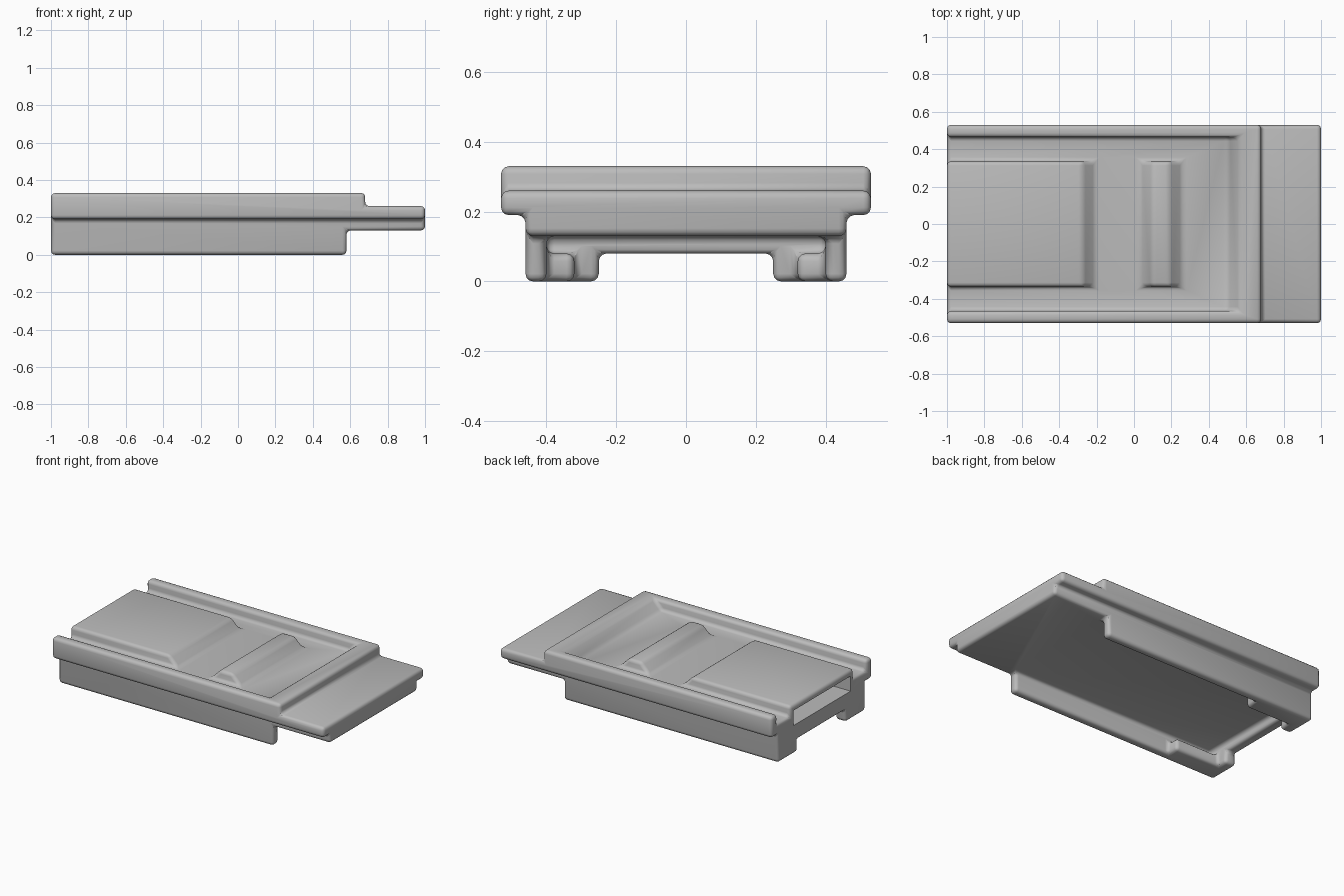
import bpy
import bmesh
import math

cube = bpy.data.objects.get("Cube")
if cube:
    bpy.data.objects.remove(cube, do_unlink=True)

grey = bpy.data.materials.new("plain grey")
grey.use_nodes = True
color = (0.5, 0.5, 0.5, 1)
grey.diffuse_color = color
grey.node_tree.nodes["Principled BSDF"].inputs["Base Color"].default_value = color


def slab(name, profile, y0, y1):
    """Side profile of (x, z) points, extruded from y0 to y1."""
    bm = bmesh.new()
    face = bm.faces.new([bm.verts.new((x, y0, z)) for x, z in profile])
    grown = bmesh.ops.extrude_face_region(bm, geom=[face])
    verts = [v for v in grown["geom"] if isinstance(v, bmesh.types.BMVert)]
    bmesh.ops.translate(bm, vec=(0, y1 - y0, 0), verts=verts)
    bmesh.ops.recalc_face_normals(bm, faces=bm.faces)
    mesh = bpy.data.meshes.new(name)
    bm.to_mesh(mesh)
    bm.free()
    mesh.materials.append(grey)
    obj = bpy.data.objects.new(name, mesh)
    bpy.context.collection.objects.link(obj)
    return obj


def block(name, x0, x1, y0, y1, z0, z1):
    return slab(name, [(x0, z0), (x1, z0), (x1, z1), (x0, z1)], y0, y1)


TOP, FLOOR, LIP, BASE = 0.33, 0.26, 0.19, 0.13

# Stepped upper plate with the thin tongue
plate = slab("sliding_plate", [(-1, LIP), (1, LIP), (1, FLOOR), (0.68, FLOOR),
                               (0.68, TOP), (-1, TOP)], -0.53, 0.53)


def combine(part, operation):
    mod = plate.modifiers.new(part.name, "BOOLEAN")
    mod.object = part
    mod.operation = operation
    mod.solver = "EXACT"
    part.hide_render = True
    part.hide_viewport = True
    helpers.append(part)


helpers = []

# Narrow core, side rails, guide blocks and end wall below the plate
combine(block("core", -1, 1, -0.46, 0.46, BASE, 0.23), "UNION")
for side, name in ((1, "left"), (-1, "right")):
    def mirrored(part, x0, x1, inner, outer, z0, z1):
        y0, y1 = sorted((side * inner, side * outer))
        combine(block(name + part, x0, x1, y0, y1, z0, z1), "UNION")
    mirrored("_rail", -1, 0.58, 0.40, 0.46, 0, 0.22)
    mirrored("_guide", -1, -0.6, 0.32, 0.43, 0, 0.08)
    mirrored("_foot", -1, -0.92, 0.25, 0.43, 0, 0.2)
combine(block("end_wall", -1, -0.92, -0.35, 0.35, 0.08, 0.2), "UNION")

# Recess in the top with a sloped end
combine(slab("recess_cutter", [(-1.1, FLOOR), (0.5, FLOOR), (0.64, 0.4), (-1.1, 0.4)],
             -0.465, 0.465), "DIFFERENCE")

# Raised platform and cross bar with sloped ends
combine(slab("platform", [(-1, 0.22), (-0.205, 0.22), (-0.205, FLOOR), (-0.275, TOP),
                          (-1, TOP)], -0.335, 0.335), "UNION")
combine(slab("cross_bar", [(0.03, 0.22), (0.26, 0.22), (0.26, FLOOR), (0.19, TOP),
                           (0.10, TOP), (0.03, FLOOR)], -0.335, 0.335), "UNION")

# Rounded edges
clean = plate.modifiers.new("merge_flat_faces", "DECIMATE")
clean.decimate_type = "DISSOLVE"
clean.angle_limit = math.radians(1)
bevel = plate.modifiers.new("rounding", "BEVEL")
bevel.width = 0.022
bevel.segments = 3
bevel.limit_method = "ANGLE"
bevel.angle_limit = math.radians(30)

# Sharp-edged slot under the platform, open at the end
combine(block("slot_cutter", -1.1, -0.3, -0.3, 0.3, 0.19, 0.29), "DIFFERENCE")

# Bake the modifiers and drop the helper parts
bpy.context.view_layer.update()
graph = bpy.context.evaluated_depsgraph_get()
baked = bpy.data.meshes.new_from_object(plate.evaluated_get(graph))
plate.modifiers.clear()
plate.data = baked
for part in helpers:
    bpy.data.objects.remove(part, do_unlink=True)
baked.materials.clear()
baked.materials.append(grey)
baked.polygons.foreach_set("material_index", [0] * len(baked.polygons))

bpy.ops.object.select_all(action="DESELECT")
plate.select_set(True)
bpy.context.view_layer.objects.active = plate
bpy.ops.object.shade_smooth_by_angle(angle=math.radians(35))
